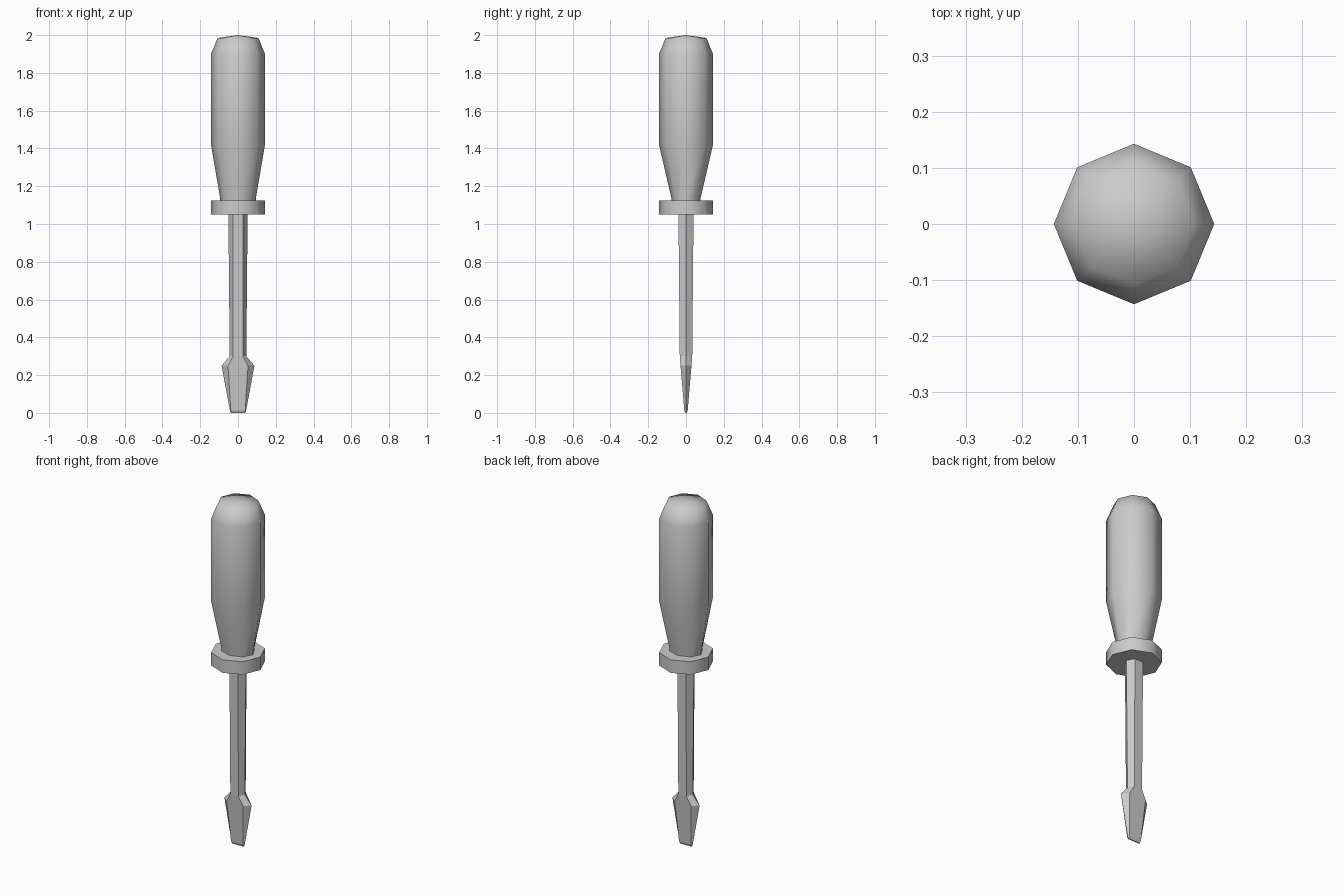
import bpy, bmesh, math

if "Cube" in bpy.data.objects:
    bpy.data.objects.remove(bpy.data.objects["Cube"])


def loft(name, rings, smooth_angle=None):
    """Skin a list of closed point rings and cap both ends."""
    bm = bmesh.new()
    loops = [[bm.verts.new(p) for p in ring] for ring in rings]
    n = len(loops[0])
    for a, b in zip(loops, loops[1:]):
        for i in range(n):
            j = (i + 1) % n
            bm.faces.new((a[i], a[j], b[j], b[i]))
    bm.faces.new(loops[0][::-1])
    if name == "handle":  # shallow pointed cap
        apex = bm.verts.new((0, 0, 2.0))
        for i in range(n):
            bm.faces.new((loops[-1][i], loops[-1][(i + 1) % n], apex))
    else:
        bm.faces.new(loops[-1])
    bmesh.ops.recalc_face_normals(bm, faces=bm.faces)
    mesh = bpy.data.meshes.new(name)
    bm.to_mesh(mesh)
    bm.free()
    ob = bpy.data.objects.new(name, mesh)
    bpy.context.collection.objects.link(ob)
    if smooth_angle:
        bpy.ops.object.select_all(action='DESELECT')
        ob.select_set(True)
        bpy.context.view_layer.objects.active = ob
        bpy.ops.object.shade_smooth_by_angle(angle=math.radians(smooth_angle))
    return ob


def octagon(z, rx, ry):
    return [(rx * math.cos(i * math.pi / 4), ry * math.sin(i * math.pi / 4), z)
            for i in range(8)]


def hexagon(z, outer, inner, depth):
    return [(outer, 0, z), (inner, depth, z), (-inner, depth, z),
            (-outer, 0, z), (-inner, -depth, z), (inner, -depth, z)]


# Handle: eight-sided grip, narrowing to an oval neck
loft("handle", [octagon(*r) for r in [
    (1.12, 0.095, 0.075), (1.14, 0.095, 0.078), (1.42, 0.143, 0.143),
    (1.90, 0.143, 0.143), (1.985, 0.108, 0.108)]], 80)

# Collar: guard disc below the grip
loft("collar", [octagon(1.05, 0.143, 0.143), octagon(1.125, 0.143, 0.143)], 50)

# Blade: hexagonal shaft flaring into a flat tip
loft("blade", [hexagon(*r) for r in [
    (0.0, 0.038, 0.035, 0.003), (0.013, 0.043, 0.038, 0.009),
    (0.25, 0.087, 0.053, 0.029), (0.30, 0.044, 0.026, 0.033),
    (1.06, 0.051, 0.027, 0.040)]])
